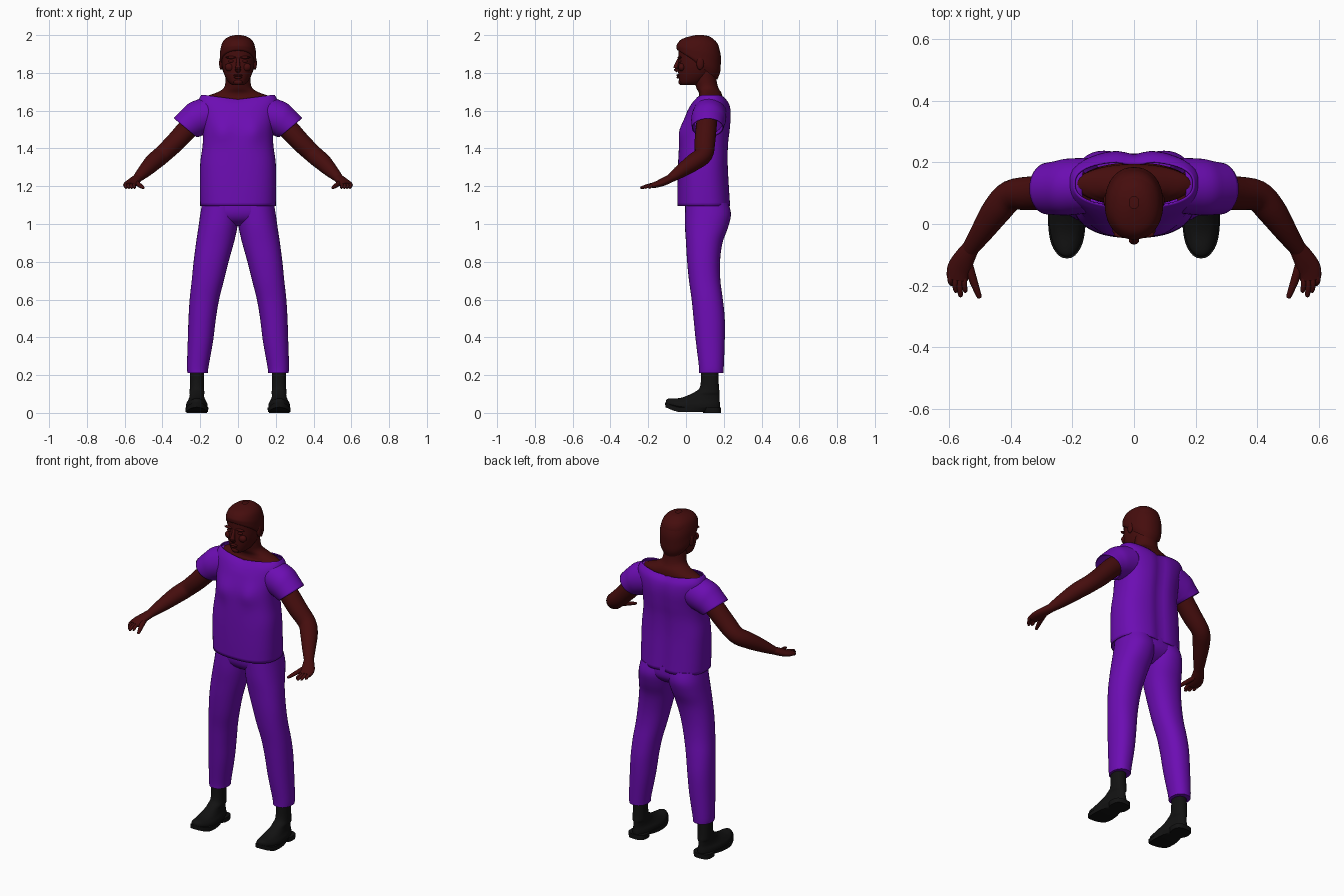
import bpy, bmesh, math
from mathutils import Vector

cube = bpy.data.objects.get("Cube")
if cube:
    bpy.data.objects.remove(cube)


def material(name, rgb):
    m = bpy.data.materials.new(name)
    m.use_nodes = True
    m.diffuse_color = (*rgb, 1)
    m.node_tree.nodes["Principled BSDF"].inputs["Base Color"].default_value = (*rgb, 1)
    return m


SKIN = material("dark_brown_skin", (0.06, 0.004, 0.004))
CLOTH = material("purple_cloth", (0.15, 0.004, 0.45))
LEATHER = material("black_leather", (0.006, 0.006, 0.006))


def smooth_rows(rows, steps):
    """Catmull-Rom interpolation through rows of numbers."""
    out = []
    for i in range(len(rows) - 1):
        a, b, c, d = (rows[max(0, min(len(rows) - 1, i + k))] for k in (-1, 0, 1, 2))
        for s in range(steps):
            t = s / steps
            out.append([q + 0.5 * t * (r - p + t * (2 * p - 5 * q + 4 * r - w + t * (3 * (q - r) + w - p)))
                        for p, q, r, w in zip(a, b, c, d)])
    return out + [list(rows[-1])]


def loft(name, rings, mat, n=28, power=2.0, caps=True, thick=0, shape=None, angle=50):
    """Skin rings of (centre, u, v) with a superellipse section."""
    bm = bmesh.new()
    loops = []
    for c, u, v in rings:
        loop = []
        for k in range(n):
            a = 2 * math.pi * k / n
            ca, sa = math.cos(a), math.sin(a)
            p = c + u * math.copysign(abs(ca) ** (2 / power), ca) + v * math.copysign(abs(sa) ** (2 / power), sa)
            loop.append(bm.verts.new(shape(p) if shape else p))
        loops.append(loop)
    for a, b in zip(loops, loops[1:]):
        for k in range(n):
            bm.faces.new((a[k], a[(k + 1) % n], b[(k + 1) % n], b[k]))
    if caps:
        bm.faces.new(loops[0][::-1])
        bm.faces.new(loops[-1])
    bmesh.ops.recalc_face_normals(bm, faces=bm.faces)
    me = bpy.data.meshes.new(name)
    bm.to_mesh(me)
    bm.free()
    me.materials.append(mat)
    ob = bpy.data.objects.new(name, me)
    bpy.context.collection.objects.link(ob)
    if thick:
        mod = ob.modifiers.new("thickness", "SOLIDIFY")
        mod.thickness = thick
    bpy.ops.object.select_all(action="DESELECT")
    ob.select_set(True)
    bpy.context.view_layer.objects.active = ob
    bpy.ops.object.shade_smooth_by_angle(angle=math.radians(angle))
    return ob


def stack(name, rows, mat, steps=4, **kw):
    """Horizontal rings from rows of (z, x low, x high, y front, y back, forward rise)."""
    rings = []
    for z, x0, x1, y0, y1, rise in smooth_rows([(*r, 0)[:6] for r in rows], steps):
        rings.append((Vector(((x0 + x1) / 2, (y0 + y1) / 2, z)),
                      Vector(((x1 - x0) / 2, 0, 0)), Vector((0, (y1 - y0) / 2, -rise))))
    return loft(name, rings, mat, **kw)


def column(name, rows, mat, **kw):
    """Centred stack from rows of (z, half width, y front, y back, forward rise)."""
    return stack(name, [(r[0], -r[1], r[1], *r[2:]) for r in rows], mat, **kw)


def tube(name, rows, mat, steps=4, **kw):
    """Limb along rows of (x, y, z, half width, half height)."""
    rows = smooth_rows(rows, steps)
    pts = [Vector(r[:3]) for r in rows]
    rings = []
    for i, r in enumerate(rows):
        t = (pts[min(i + 1, len(pts) - 1)] - pts[max(i - 1, 0)]).normalized()
        side = t.cross(Vector((0, 0, 1))).normalized()
        rings.append((pts[i], side * r[3], side.cross(t) * r[4]))
    return loft(name, rings, mat, **kw)


def ball(name, c, r, mat):
    rings = []
    for k in range(11):
        a = math.pi * (k + 0.15) / 10.3
        s = math.sin(a)
        rings.append((Vector((c[0], c[1], c[2] - r[2] * math.cos(a))),
                      Vector((r[0] * s, 0, 0)), Vector((0, r[1] * s, 0))))
    return loft(name, rings, mat, n=16)


# Shirt body: chest, spine groove and scooped neckline
def shirt_shape(p):
    p = p.copy()
    if p.y > 0.12:
        p.y -= 0.014 * math.exp(-(p.x / 0.035) ** 2)
    else:
        chest = math.exp(-((p.z - 1.49) / 0.06) ** 2)
        p.y -= 0.014 * chest * math.exp(-((abs(p.x) - 0.085) / 0.05) ** 2)
    if p.z > 1.6:
        p.z -= 0.022 * (p.z - 1.6) / 0.08 * max(0, 1 - abs(p.x) / 0.17)
    return p


column("shirt_body", [(1.095, .2, -.045, .237), (1.2, .202, -.045, .23), (1.32, .2, -.042, .224),
                      (1.42, .187, -.036, .226), (1.5, .186, -.026, .235), (1.58, .2, 0, .24),
                      (1.645, .212, .028, .23), (1.682, .195, .055, .205)],
       CLOTH, n=64, power=2.5, caps=False, thick=0.006, shape=shirt_shape)

# Neck and shoulders
column("neck_and_shoulders", [(1.58, .185, .06, .2), (1.655, .19, .06, .195), (1.675, .17, .068, .193),
                              (1.695, .115, .068, .187), (1.72, .075, .055, .172),
                              (1.76, .066, .045, .162), (1.82, .066, .04, .16)], SKIN, n=40)

# Head, hair and facial features
column("head", [(1.735, .028, -.026, .05), (1.75, .05, -.034, .09), (1.785, .07, -.04, .13),
                (1.83, .083, -.042, .158), (1.88, .088, -.04, .174), (1.93, .088, -.038, .176),
                (1.965, .076, -.02, .16), (1.985, .05, .01, .13), (1.993, .015, .05, .09)],
       SKIN, n=40, power=2.2)
column("hair", [(1.84, .086, -.025, .165, .075), (1.86, .094, -.045, .18, .06), (1.89, .095, -.05, .184, .045),
                (1.925, .093, -.048, .183, .025), (1.965, .08, -.028, .165, .01),
                (1.99, .052, .008, .13, 0), (2.0, .015, .05, .09, 0)], SKIN, n=40, power=2.15, caps=False)
tube("nose", [(0, -.036, 1.875, .008, .008), (0, -.05, 1.84, .011, .012), (0, -.054, 1.822, .017, .012),
              (0, -.042, 1.808, .012, .008)], SKIN, n=14)
ball("upper_lip", (0, -.042, 1.787), (.025, .009, .006), SKIN)
ball("lower_lip", (0, -.041, 1.776), (.021, .009, .007), SKIN)
ball("chin", (0, -.026, 1.752), (.024, .015, .016), SKIN)

# Hips
column("trouser_hips", [(1.12, .185, -.005, .225), (1.06, .19, -.005, .228), (1.02, .17, .015, .2),
                        (.99, .08, .06, .15)], CLOTH, n=48, power=2.4)

for s, side in ((1, "left"), (-1, "right")):
    def flip(rows):
        return [(s * r[0], *r[1:]) for r in rows]

    def xflip(rows):
        return [(r[0], *sorted((s * r[1], s * r[2])), *r[3:]) for r in rows]

    # Face details and ear
    ball(side + "_brow", (s * .036, -.034, 1.882), (.03, .011, .007), SKIN)
    ball(side + "_eye", (s * .035, -.031, 1.862), (.016, .009, .008), SKIN)
    ball(side + "_cheek", (s * .045, -.022, 1.83), (.025, .018, .022), SKIN)
    ball(side + "_ear", (s * .09, .075, 1.85), (.01, .02, .034), SKIN)

    # Open sleeve, cut on a slant
    sleeve = [(.14, .125, 1.583, .03, .09, .09), (.218, .12, 1.557, .035, .086, .092),
              (.25, .117, 1.534, .047, .071, .088), (.28, .115, 1.51, .06, .05, .084)]
    loft(side + "_sleeve", [(Vector((s * r[0], r[1], r[2])), Vector((s * r[3], 0, r[4])), Vector((0, r[5], 0)))
                            for r in smooth_rows(sleeve, 4)], CLOTH, n=36, caps=False, thick=0.005)

    # Arm and hand
    tube(side + "_arm", flip([(.17, .115, 1.585, .055, .06), (.25, .108, 1.52, .055, .056),
                              (.33, .1, 1.435, .055, .052), (.4, .092, 1.368, .05, .048),
                              (.445, .045, 1.33, .048, .046), (.49, -.02, 1.285, .038, .037),
                              (.535, -.085, 1.24, .026, .022)]), SKIN)
    tube(side + "_palm", flip([(.525, -.07, 1.248, .026, .022), (.55, -.11, 1.228, .034, .021),
                               (.567, -.145, 1.213, .039, .018), (.574, -.18, 1.203, .034, .014)]), SKIN, n=20)
    for i, finger in enumerate(("index", "middle", "ring", "little")):
        x, tip = .548 + .015 * i, (-.222, -.236, -.222, -.2)[i]
        tube(side + "_" + finger + "_finger",
             flip([(x, -.165, 1.207, .009, .01), (x + .003, (tip - .165) / 2, 1.204, .009, .009),
                   (x, tip + .007, 1.194, .008, .008), (x - .001, tip, 1.191, .004, .004)]), SKIN, n=10)
    tube(side + "_thumb", flip([(.54, -.12, 1.22, .014, .014), (.526, -.17, 1.209, .014, .012),
                                (.512, -.21, 1.199, .011, .01), (.502, -.236, 1.192, .008, .007),
                                (.5, -.241, 1.191, .004, .003)]), SKIN, n=12)

    # Trouser leg
    stack(side + "_trouser_leg", xflip([(1.11, -.01, .19, -.003, .225), (1.05, -.005, .2, -.005, .238),
                                        (.98, .004, .21, -.005, .222), (.9, .022, .222, 0, .193),
                                        (.8, .05, .235, .006, .18), (.7, .075, .245, .016, .182),
                                        (.6, .1, .256, .03, .195), (.5, .117, .262, .04, .205),
                                        (.38, .132, .266, .052, .205), (.25, .155, .27, .068, .2),
                                        (.212, .16, .268, .07, .198)]), CLOTH, n=36, power=2.2)

    # Boot: shaft with upper, then sole and heel
    def toe_shape(p):
        q = p.copy()
        if q.z < 0.1:
            q.x = s * .218 + (q.x - s * .218) * (1 - 1.1 * max(0, q.y - .02))
            q.z += 1.2 * max(0, -.03 - q.y) ** 1.5
        return q

    stack(side + "_boot", xflip([(.018, .16, .276, -.105, .18), (.045, .16, .276, -.104, .18),
                                 (.066, .17, .266, -.075, .178), (.085, .176, .26, -.01, .178),
                                 (.11, .178, .257, .045, .178), (.14, .18, .255, .075, .174),
                                 (.235, .18, .255, .08, .17)]), LEATHER, n=32, power=2.2, shape=toe_shape)
    stack(side + "_sole", xflip([(.004, .158, .278, -.108, .12), (.028, .156, .28, -.112, .186)]),
          LEATHER, steps=1, n=32, power=2.3, shape=toe_shape)
    stack(side + "_heel", xflip([(0, .164, .272, .09, .186), (.028, .162, .274, .085, .186)]),
          LEATHER, steps=1, n=24, power=2.8)
